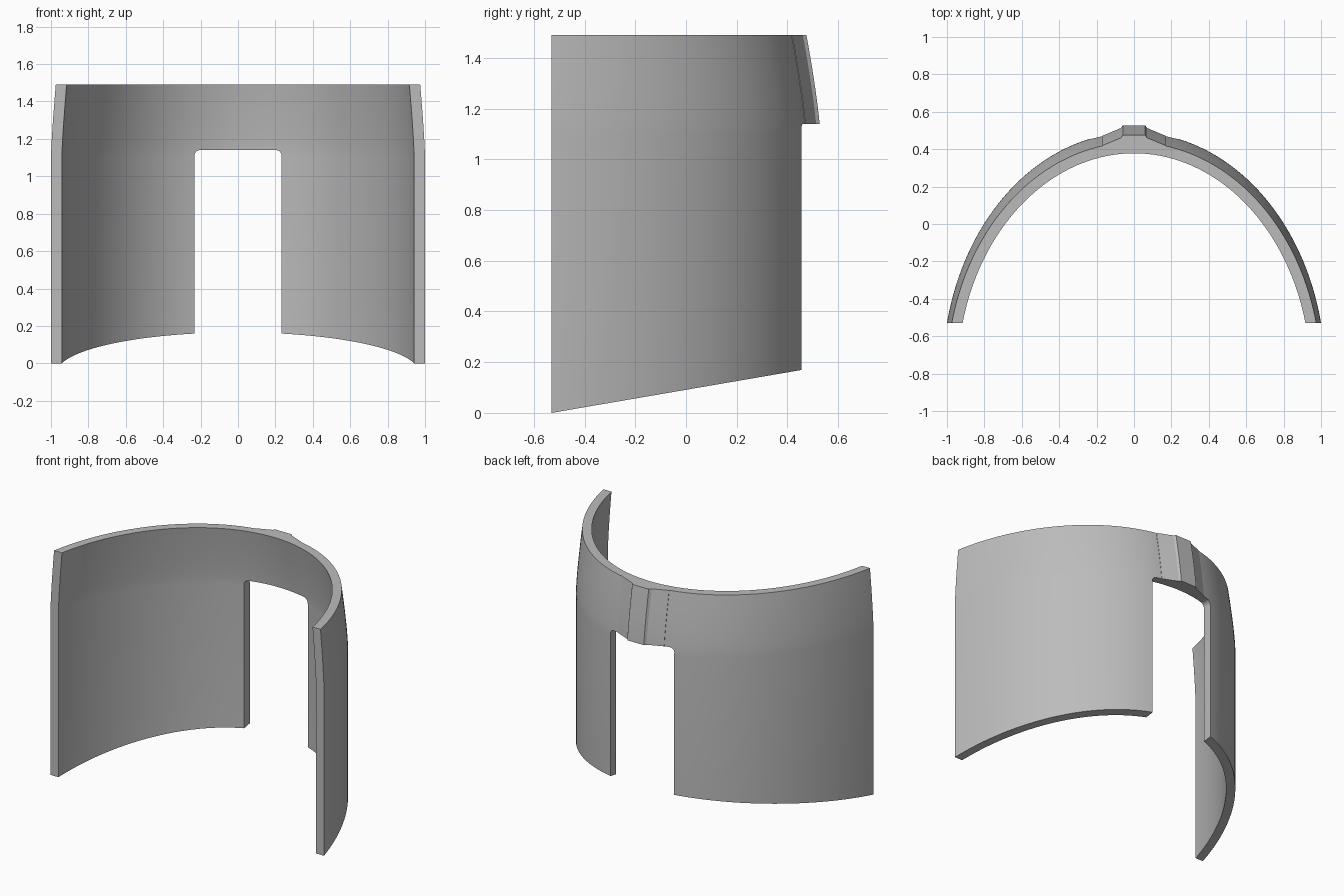
import bpy, bmesh, math
from mathutils import Vector

if "Cube" in bpy.data.objects:
    bpy.data.objects.remove(bpy.data.objects["Cube"], do_unlink=True)

grey = bpy.data.materials.new("neutral_grey")
grey.use_nodes = True
grey.diffuse_color = (0.5, 0.5, 0.5, 1)
grey.node_tree.nodes["Principled BSDF"].inputs["Base Color"].default_value = (0.5, 0.5, 0.5, 1)

A, B, CY = 1.0227, 1.29, -0.8      # plan ellipse of the outer wall
WALL, TOP, FRONT = 0.057, 1.49, -0.53
BACK_LEAN, SIDE_LEAN = 0.055, 0.024


def lean(z):
    """Share of the inward lean reached at height z."""
    return max(0, (z - 1.1) / 0.39) ** 1.3


def loft(name, loops):
    """Solid skinned over a row of closed loops and capped at both ends."""
    bm = bmesh.new()
    rows = [[bm.verts.new(p) for p in loop] for loop in loops]
    for r, s in zip(rows, rows[1:]):
        for i in range(len(r)):
            j = (i + 1) % len(r)
            bm.faces.new((r[i], r[j], s[j], s[i]))
    bm.faces.new(rows[0][::-1])
    bm.faces.new(rows[-1])
    bmesh.ops.recalc_face_normals(bm, faces=bm.faces)
    mesh = bpy.data.meshes.new(name)
    bm.to_mesh(mesh)
    bm.free()
    mesh.materials.append(grey)
    ob = bpy.data.objects.new(name, mesh)
    bpy.context.collection.objects.link(ob)
    return ob


def wall_point(t, z, depth):
    """Point on the wall, moved inward along the plan normal."""
    n = Vector((math.cos(t) / A, math.sin(t) / B, 0)).normalized()
    d = depth + lean(z) * (SIDE_LEAN + (BACK_LEAN - SIDE_LEAN) * math.sin(t) ** 2)
    return Vector((A * math.cos(t), CY + B * math.sin(t), z)) - n * d


# Curved wall, made oversize and trimmed below
upper = [1.1 + 0.45 * i / 12 for i in range(13)]
heights = [-0.1] + upper
COLS = 112
loops = []
for i in range(COLS + 1):
    t = 0.1 + (math.pi - 0.2) * i / COLS
    loops.append([wall_point(t, z, 0) for z in heights]
                 + [wall_point(t, z, WALL) for z in reversed(heights)])
shell = loft("curved_shell", loops)

# Faceted boss above the opening
half = [(0.17, 0.45), (0.17, 0.474), (0.07, 0.516), (0.06, 0.53)]
outline = half + [(-x, y) for x, y in reversed(half)]
boss = loft("rear_boss", [[(x, y - BACK_LEAN * lean(z), z) for x, y in outline]
                          for z in upper])

# Opening with rounded upper corners
W, H, R = 0.233, 1.14, 0.03
arc = [(W - R + R * math.cos(a), H - R + R * math.sin(a))
       for a in (math.pi / 2 * i / 8 for i in range(9))]
door = [(W, -0.3)] + arc
door += [(-x, z) for x, z in reversed(door)]
opening = loft("opening_cutter", [[(x, y, z) for x, z in door] for y in (0, 1)])

# Trim block: flat front and top, bottom rising to the back
slope = 0.17 / 0.99
trim_profile = [(FRONT, 0), (0.8, (0.8 - FRONT) * slope), (0.8, TOP), (FRONT, TOP)]
trim = loft("trim_block", [[(x, y, z) for y, z in trim_profile] for x in (-1.3, 1.3)])

# Join, trim and cut
bpy.ops.object.select_all(action="DESELECT")
bpy.context.view_layer.objects.active = shell
shell.select_set(True)
for tool, operation in ((boss, "UNION"), (trim, "INTERSECT"), (opening, "DIFFERENCE")):
    mod = shell.modifiers.new(tool.name, "BOOLEAN")
    mod.object = tool
    mod.operation = operation
    mod.solver = "EXACT"
    bpy.ops.object.modifier_apply(modifier=mod.name)
    bpy.data.objects.remove(tool, do_unlink=True)

bpy.ops.object.shade_smooth_by_angle(angle=math.radians(15))
